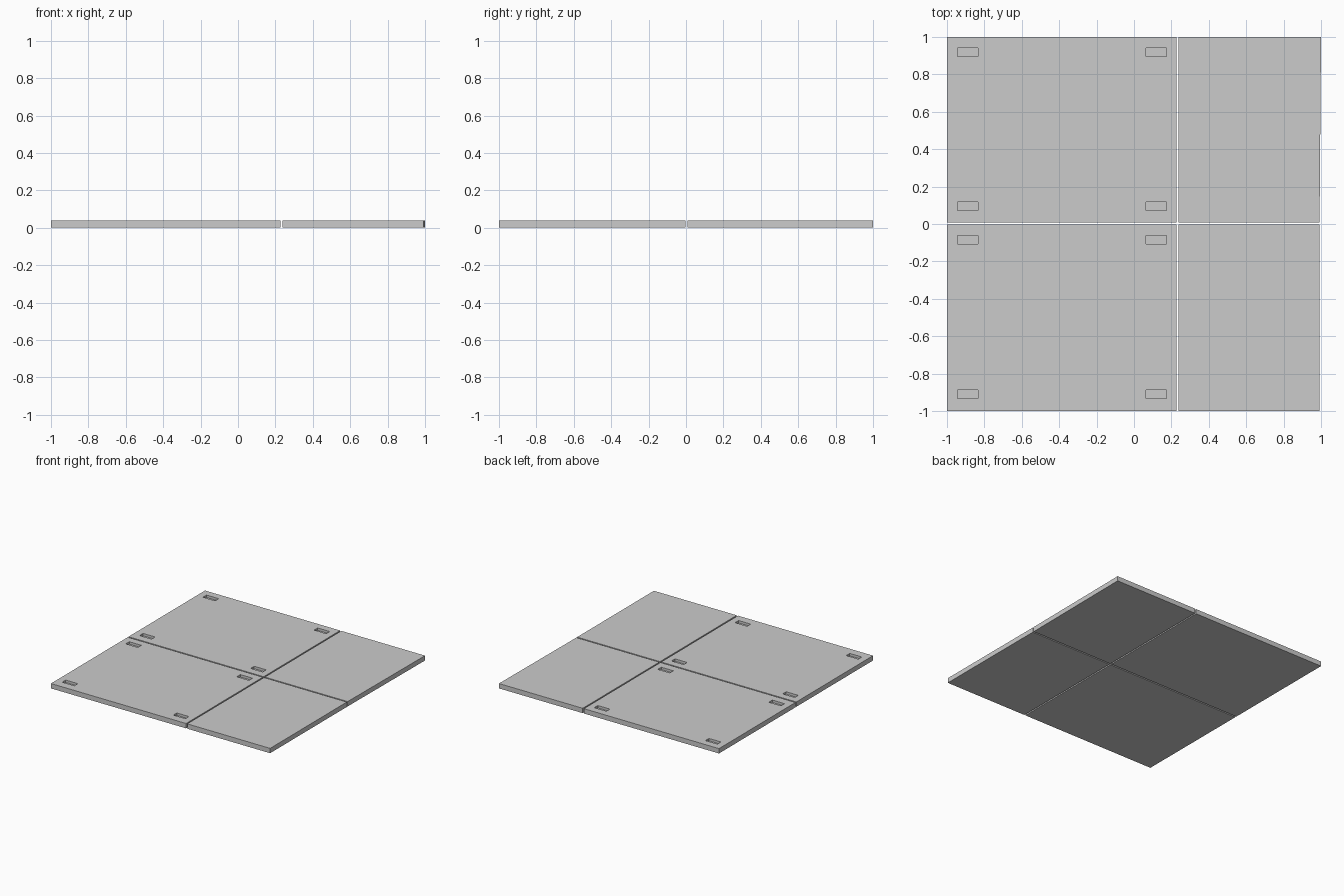
import bpy, bmesh

if "Cube" in bpy.data.objects:
    bpy.data.objects.remove(bpy.data.objects["Cube"])

H = 0.04           # slab thickness
POCKET = 0.02      # depth of the blind slots
SPLIT_X = (0.228, 0.239)
GAP_Y = (-0.004, 0.007)


def prism(name, outline, z0, z1):
    """Extrude a counter-clockwise outline from z0 to z1."""
    bm = bmesh.new()
    face = bm.faces.new([bm.verts.new((x, y, z0)) for x, y in outline])
    ext = bmesh.ops.extrude_face_region(bm, geom=[face], use_keep_orig=True)
    top = [v for v in ext["geom"] if isinstance(v, bmesh.types.BMVert)]
    bmesh.ops.translate(bm, vec=(0, 0, z1 - z0), verts=top)
    bmesh.ops.recalc_face_normals(bm, faces=bm.faces)
    mesh = bpy.data.meshes.new(name)
    bm.to_mesh(mesh)
    bm.free()
    obj = bpy.data.objects.new(name, mesh)
    bpy.context.collection.objects.link(obj)
    return obj


def rect(x0, x1, y0, y1):
    return [(x0, y0), (x1, y0), (x1, y1), (x0, y1)]


def cut_slot(panel, cx, cy):
    """Sink a shallow rectangular slot into the top of a panel."""
    cutter = prism("slot_cutter", rect(cx - 0.055, cx + 0.055, cy - 0.023, cy + 0.023),
                   H - POCKET, H + 0.03)
    cutter.hide_render = True
    mod = panel.modifiers.new("slot", "BOOLEAN")
    mod.operation = "DIFFERENCE"
    mod.solver = "EXACT"
    mod.object = cutter
    bpy.context.view_layer.objects.active = panel
    bpy.ops.object.modifier_apply(modifier=mod.name)
    bpy.data.objects.remove(cutter)


# Wide panels with four corner slots each
for name, y0, y1, slot_ys in (
        ("front_wide_panel", -1.0, GAP_Y[0], (-0.91, -0.085)),
        ("back_wide_panel", GAP_Y[1], 1.0, (0.094, 0.918))):
    panel = prism(name, rect(-1.0, SPLIT_X[0], y0, y1), 0, H)
    for cx in (-0.89, 0.12):
        for cy in slot_ys:
            cut_slot(panel, cx, cy)

# Plain narrow panels; the back one has a slightly skewed outer edge
prism("front_narrow_panel", rect(SPLIT_X[1], 0.992, -1.0, GAP_Y[0]), 0, H)
prism("back_narrow_panel", [(SPLIT_X[1], GAP_Y[1]), (0.992, GAP_Y[1]),
                            (1.0, 1.0), (SPLIT_X[1], 1.0)], 0, H)
